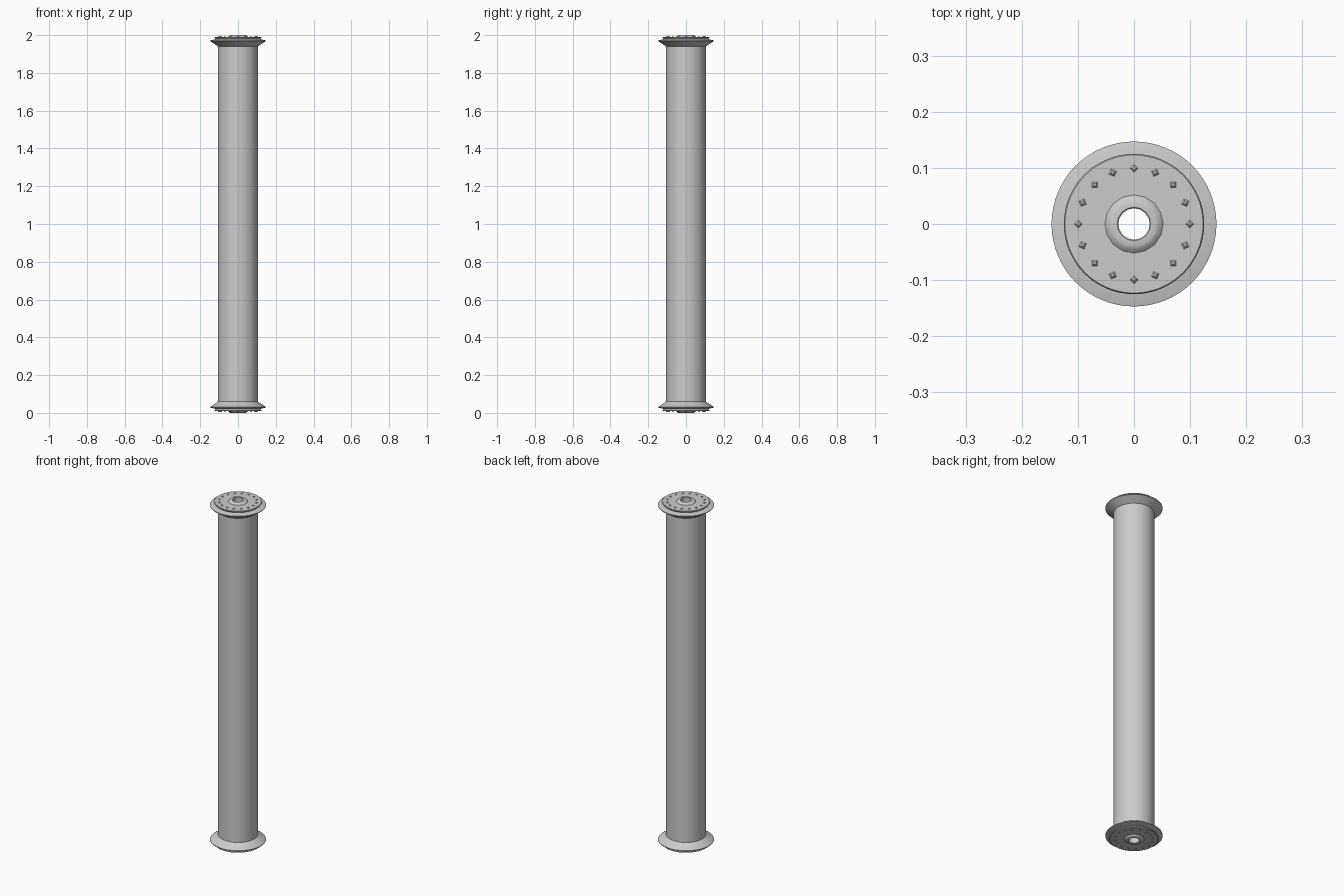
import bpy, bmesh, math
from mathutils import Matrix

cube = bpy.data.objects.get("Cube")
if cube:
    bpy.data.objects.remove(cube, do_unlink=True)

GREY = (0.6, 0.6, 0.6, 1)
mat = bpy.data.materials.new("plain grey")
mat.use_nodes = True
mat.diffuse_color = GREY
mat.node_tree.nodes["Principled BSDF"].inputs["Base Color"].default_value = GREY


def finish(bm, name):
    bmesh.ops.recalc_face_normals(bm, faces=bm.faces)
    mesh = bpy.data.meshes.new(name)
    bm.to_mesh(mesh)
    bm.free()
    obj = bpy.data.objects.new(name, mesh)
    bpy.context.collection.objects.link(obj)
    mesh.materials.append(mat)
    bpy.ops.object.select_all(action='DESELECT')
    obj.select_set(True)
    bpy.context.view_layer.objects.active = obj
    bpy.ops.object.shade_smooth_by_angle(angle=math.radians(30))
    return obj


def lathe(name, profile, sides, closed=True):
    """Revolve (radius, height) points around z."""
    bm = bmesh.new()
    rings = []
    for r, z in profile:
        rings.append([bm.verts.new((r * math.cos(a), r * math.sin(a), z))
                      for a in (math.tau * i / sides for i in range(sides))])
    pairs = list(zip(rings, rings[1:]))
    if closed:
        pairs.append((rings[-1], rings[0]))
    for lo, hi in pairs:
        for i in range(sides):
            j = (i + 1) % sides
            bm.faces.new((lo[i], lo[j], hi[j], hi[i]))
    return finish(bm, name)


# Long barrel and the central bore
lathe("barrel", [(0.105, 0.05), (0.105, 1.95)], 64, closed=False)
lathe("bore", [(0.028, 0.005), (0.028, 1.995)], 32, closed=False)

# Each end as (distance from the end face), flipped for the top
for end, height in (("bottom", lambda d: d), ("top", lambda d: 2 - d)):
    # Flared flange with a sharp lip
    flange = [(0.1, 0.06), (0.105, 0.06), (0.147, 0.032), (0.147, 0.028),
              (0.115, 0.02), (0.1, 0.02)]
    lathe(end + "_flange", [(r, height(d)) for r, d in flange], 64)

    # Round end plate
    plate = [(0.028, 0.021), (0.118, 0.021), (0.125, 0.012),
             (0.123, 0.009), (0.028, 0.009)]
    lathe(end + "_plate", [(r, height(d)) for r, d in plate], 64)

    # Raised hub around the bore
    hub = [(0.028, 0.012), (0.052, 0.009), (0.045, 0.002),
           (0.04, 0), (0.03, 0), (0.028, 0.002)]
    lathe(end + "_hub", [(r, height(d)) for r, d in hub], 16)

    # Ring of small pointed studs
    bm = bmesh.new()
    flip = 1 if end == "top" else -1
    for i in range(16):
        place = (Matrix.Rotation(math.tau * i / 16, 4, 'Z')
                 @ Matrix.Translation((0.099, 0, height(0.008)))
                 @ Matrix.Diagonal((1, 1, flip, 1)))
        bmesh.ops.create_cone(bm, cap_ends=True, segments=4, radius1=0.009,
                              radius2=0.003, depth=0.005, matrix=place)
    finish(bm, end + "_studs")
